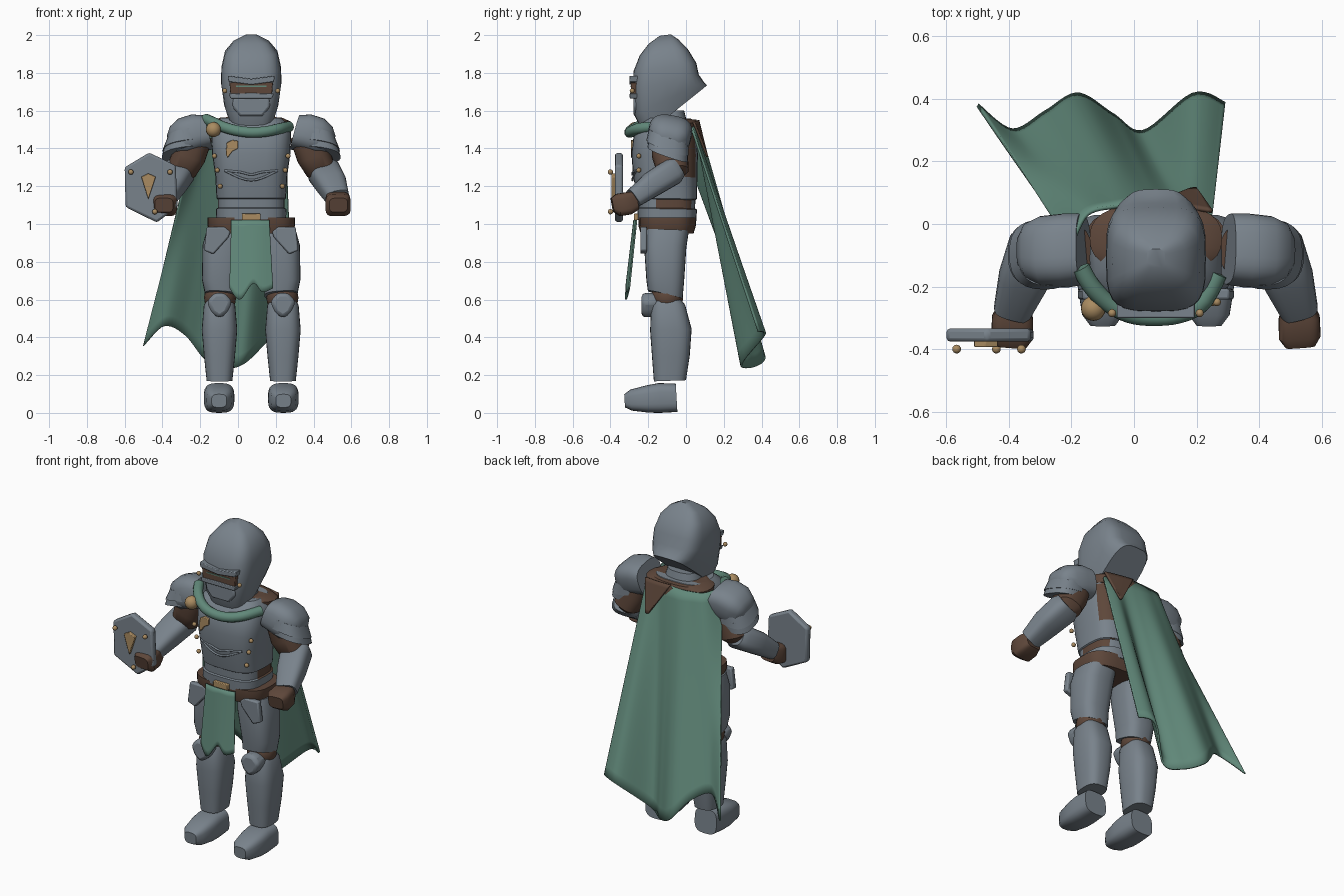
import bpy, bmesh, math
from mathutils import Vector

cube = bpy.data.objects.get("Cube")
if cube:
    bpy.data.objects.remove(cube)

CX = 0.07  # the figure stands a little to its left


def material(name, rgb):
    m = bpy.data.materials.new(name)
    m.use_nodes = True
    m.diffuse_color = (*rgb, 1)
    m.node_tree.nodes["Principled BSDF"].inputs["Base Color"].default_value = (*rgb, 1)
    return m


STEEL = material("steel grey", (0.19, 0.225, 0.26))
GREEN = material("cloth green", (0.12, 0.25, 0.195))
BROWN = material("leather brown", (0.11, 0.062, 0.042))
GOLD = material("brass gold", (0.4, 0.26, 0.12))


def finish(name, bm, mat, bevel=0):
    bmesh.ops.recalc_face_normals(bm, faces=bm.faces)
    me = bpy.data.meshes.new(name)
    bm.to_mesh(me)
    bm.free()
    me.materials.append(mat)
    ob = bpy.data.objects.new(name, me)
    bpy.context.collection.objects.link(ob)
    if bevel:
        mod = ob.modifiers.new("bevel", "BEVEL")
        mod.width, mod.segments = bevel, 2
    bpy.ops.object.select_all(action="DESELECT")
    ob.select_set(True)
    bpy.context.view_layer.objects.active = ob
    bpy.ops.object.shade_smooth_by_angle(angle=math.radians(35))
    return ob


def loft(name, rings, mat, s=1, power=2.5, n=28, tilt=(0, 0)):
    """Skin rounded rings (dx, y, z, rx, ry[, back slope]); s mirrors the side."""
    bm = bmesh.new()
    d = (Vector(rings[-1][:3]) - Vector(rings[0][:3])).normalized()
    u = Vector((1, 0, 0))
    u = (u - d * u.dot(d)).normalized()
    v = d.cross(u)
    loops = []
    for r in rings:
        slope = r[5] if len(r) > 5 else tilt[1]
        loop = []
        for i in range(n):
            a = math.tau * i / n
            c, q = math.cos(a), math.sin(a)
            a1 = math.copysign(abs(c) ** (2 / power), c) * r[3]
            a2 = math.copysign(abs(q) ** (2 / power), q) * r[4]
            p = Vector(r[:3]) + u * a1 + v * a2
            p.z += tilt[0] * a1 + slope * a2
            loop.append(bm.verts.new((CX + s * p.x, p.y, p.z)))
        loops.append(loop)
    for a, b in zip(loops, loops[1:]):
        for i in range(n):
            bm.faces.new((a[i], a[(i + 1) % n], b[(i + 1) % n], b[i]))
    bm.faces.new(loops[0])
    bm.faces.new(loops[-1])
    return finish(name, bm, mat)


def plate(name, pts, y, thick, mat, s=1, bevel=0.004):
    """Extrude an outline of (dx, z) points backwards from depth y."""
    bm = bmesh.new()
    f = bm.faces.new([bm.verts.new((CX + s * x, y, z)) for x, z in pts])
    ext = bmesh.ops.extrude_face_region(bm, geom=[f])["geom"]
    bmesh.ops.translate(bm, vec=(0, thick, 0), verts=[e for e in ext if isinstance(e, bmesh.types.BMVert)])
    return finish(name, bm, mat, bevel)


def ball(name, pos, r, mat):
    bm = bmesh.new()
    bmesh.ops.create_uvsphere(bm, u_segments=16, v_segments=10, radius=r)
    bmesh.ops.translate(bm, vec=pos, verts=bm.verts)
    return finish(name, bm, mat)


def spline(pts, t):
    """Smooth point at t in 0..1 along a list of points."""
    pts = [Vector(p) for p in pts]
    f = t * (len(pts) - 1)
    i = min(int(f), len(pts) - 2)
    f -= i
    a, b, c, d = (pts[max(0, min(len(pts) - 1, i + k))] for k in (-1, 0, 1, 2))
    return 0.5 * (2 * b + (c - a) * f + (2 * a - 5 * b + 4 * c - d) * f * f + (3 * b - a - 3 * c + d) * f ** 3)


def sheet(name, top, bottom, mat, nu=48, nv=20, thick=0.012):
    """Cloth stretched between two smooth edges."""
    bm = bmesh.new()
    grid = []
    for j in range(nv + 1):
        ends = [(spline(top, i / nu), spline(bottom, i / nu)) for i in range(nu + 1)]
        grid.append([bm.verts.new(a.lerp(b, j / nv)) for a, b in ends])
    for a, b in zip(grid, grid[1:]):
        for i in range(nu):
            bm.faces.new((a[i], a[i + 1], b[i + 1], b[i]))
    ob = finish(name, bm, mat)
    mod = ob.modifiers.new("thickness", "SOLIDIFY")
    mod.thickness, mod.offset = thick, 0
    return ob


def cord(name, pts, r, mat):
    n = 24
    cu = bpy.data.curves.new(name, "CURVE")
    cu.dimensions, cu.bevel_depth, cu.bevel_resolution, cu.use_fill_caps = "3D", r, 4, True
    sp = cu.splines.new("POLY")
    sp.points.add(n)
    for i in range(n + 1):
        sp.points[i].co = (*spline(pts, i / n), 1)
    sp.use_smooth = True
    cu.materials.append(mat)
    ob = bpy.data.objects.new(name, cu)
    bpy.context.collection.objects.link(ob)


# Helmet with swept-back rear edge, brow, visor slit and jaw
loft("helmet", [(0, -.055, 1.6, .115, .168, .66), (0, -.09, 1.665, .145, .185, .34),
                (0, -.107, 1.75, .16, .176, .1), (0, -.112, 1.83, .158, .168), (0, -.118, 1.91, .14, .128),
                (0, -.118, 1.965, .095, .08), (0, -.11, 2.0, .03, .03)], STEEL, power=3.6)
plate("brow", [(-.125, 1.785), (0, 1.768), (.125, 1.785), (.12, 1.753), (0, 1.738), (-.12, 1.753)], -.3, .05, STEEL)
plate("visor_slit", [(-.115, 1.75), (.115, 1.75), (.11, 1.685), (-.11, 1.685)], -.291, .04, BROWN)
plate("visor_line", [(-.08, 1.732), (.08, 1.732), (.08, 1.726), (-.08, 1.726)], -.295, .008, GREEN, bevel=0)
plate("visor_sill", [(-.12, 1.69), (0, 1.693), (.12, 1.69), (.11, 1.665), (-.11, 1.665)], -.298, .05, STEEL)
plate("jaw_plate", [(-.095, 1.67), (.095, 1.67), (.1, 1.62), (.06, 1.57), (-.06, 1.57), (-.1, 1.62)], -.278, .08, STEEL, bevel=.012)
loft("neck", [(0, -.1, 1.48, .13, .12), (0, -.1, 1.6, .1, .09)], STEEL)

# Torso armour, collar and belt
torso = loft("breastplate", [(0, -.1, 1.02, .185, .155), (0, -.1, 1.08, .186, .158), (0, -.1, 1.085, .177, .148),
                             (0, -.1, 1.13, .177, .15), (0, -.1, 1.135, .184, .158), (0, -.11, 1.25, .19, .17),
                             (0, -.113, 1.37, .207, .176), (0, -.11, 1.48, .212, .165),
                             (0, -.1, 1.53, .195, .14), (0, -.09, 1.56, .16, .115)], STEEL, power=3.2)
torso.data.materials.append(BROWN)
for p in torso.data.polygons:
    side = abs(p.center.x - CX) > .12
    if side and p.center.y > -.14 and (1.08 < p.center.z < 1.13 or (p.center.z > 1.25 and p.center.y > .0)):
        p.material_index = 1
loft("collar", [(0, -.05, 1.49, .2, .12), (0, -.045, 1.54, .212, .112), (0, -.045, 1.56, .17, .1)], BROWN)
loft("belt", [(0, -.1, .95, .215, .14), (0, -.1, .99, .232, .152), (0, -.1, 1.035, .232, .152)], BROWN, power=3.2)
plate("buckle", [(-.05, 1.055), (.05, 1.055), (.05, 1.02), (-.05, 1.02)], -.275, .03, GOLD)
for i, drop in enumerate((0, .03)):
    cord(f"chest_ridge_{i}", [(CX - .14, -.262, 1.283), (CX - .06, -.28, 1.275 - drop), (CX, -.283, 1.262 - drop),
                              (CX + .06, -.28, 1.275 - drop), (CX + .14, -.262, 1.283)], .006, STEEL)
plate("chest_emblem", [(-.13, 1.43), (-.1, 1.445), (-.07, 1.44), (-.07, 1.4), (-.1, 1.385), (-.125, 1.35), (-.135, 1.37)],
      -.292, .02, GOLD)

# Scarf with clasp, cape, back flap and front cloth
cord("scarf", [(-.17, -.14, 1.555), (-.135, -.2, 1.54), (-.08, -.255, 1.515), (-.01, -.29, 1.495), (.07, -.298, 1.485),
               (.15, -.288, 1.49), (.22, -.25, 1.505), (.27, -.16, 1.515)], .029, GREEN)
ball("clasp", (-.13, -.27, 1.5), .04, GOLD)
sheet("cape", [(-.2, -.07, 1.56), (-.15, .03, 1.545), (-.06, .055, 1.54), (0, .06, 1.54), (.07, .055, 1.54),
               (.14, .045, 1.53), (.2, .04, 1.52), (.25, .03, 1.51)],
      [(-.5, .38, .355), (-.39, .3, .46), (-.28, .36, .41), (-.18, .415, .29), (-.07, .35, .24), (.03, .295, .26),
       (.19, .415, .41), (.29, .385, .43)], GREEN)
sheet("back_flap", [(.06, .064, 1.55), (.15, .056, 1.545), (.25, .04, 1.54)],
      [(.18, .111, 1.36), (.19, .112, 1.355), (.2, .112, 1.36)], BROWN, nu=10, nv=8)
sheet("front_cloth", [(-.035, -.262, 1.02), (.02, -.272, 1.02), (.07, -.275, 1.02), (.12, -.272, 1.02), (.165, -.262, 1.02)],
      [(-.045, -.3, .66), (.01, -.318, .6), (.08, -.315, .685), (.13, -.315, .64), (.185, -.3, .66)], GREEN, nu=24, nv=12, thick=.008)

# Paired parts
for side, s in (("left", 1), ("right", -1)):
    # Shoulder, arm and glove
    loft(side + "_pauldron", [(.232, -.08, 1.485, .09, .112), (.29, -.085, 1.48, .1, .116), (.36, -.09, 1.458, .1, .113),
                              (.41, -.09, 1.438, .078, .09), (.435, -.09, 1.43, .04, .05)], STEEL, s, power=2.8)
    for i in range(2):
        z = 1.43 - .035 * i
        loft(f"{side}_shoulder_lame_{i}", [(.345 + .012 * i, -.092, z + .04, .1, .105), (.36 + .012 * i, -.098, z - .025, .112 - .008 * i, .112 - .006 * i)],
             STEEL, s, tilt=(-.38, .25))
    loft(side + "_upper_arm", [(.29, -.09, 1.48, .09, .09), (.33, -.085, 1.36, .09, .095),
                               (.37, -.07, 1.28, .08, .085), (.38, -.07, 1.25, .05, .05)], BROWN, s)
    loft(side + "_forearm", [(.375, -.05, 1.295, .07, .06), (.385, -.075, 1.275, .087, .072),
                             (.425, -.18, 1.21, .08, .068), (.46, -.28, 1.135, .06, .052)], STEEL, s, power=3)
    loft(side + "_glove", [(.452, -.26, 1.125, .05, .05), (.458, -.3, 1.11, .066, .06),
                           (.46, -.36, 1.1, .067, .06), (.462, -.39, 1.1, .048, .038)], BROWN, s, power=4)
    # Leg
    loft(side + "_thigh", [(.158, -.11, .625, .088, .092, -.2), (.165, -.11, .7, .096, .1), (.15, -.11, .88, .108, .112),
                           (.135, -.1, .965, .1, .115)], STEEL, s, power=2.8)
    ball(side + "_knee_joint", (CX + s * .165, -.1, .61), .085, BROWN)
    loft(side + "_shin", [(.168, -.085, .17, .068, .085), (.168, -.08, .3, .082, .1), (.168, -.08, .44, .094, .11),
                          (.168, -.095, .57, .083, .09), (.168, -.1, .595, .07, .075)], STEEL, s, power=2.8)
    plate(side + "_kneecap", [(.1, .59), (.14, .635), (.196, .635), (.236, .59), (.21, .53), (.168, .5), (.126, .53)],
          -.235, .09, STEEL, s, bevel=.02)
    plate(side + "_hip_plate", [(.11, .96), (.14, .985), (.235, .985), (.25, .86), (.2, .84), (.12, .93)], -.242, .035, STEEL, s, bevel=.008)
    loft(side + "_boot", [(.17, -.05, .08, .075, .075), (.17, -.14, .079, .081, .079), (.17, -.2, .074, .08, .073),
                          (.17, -.29, .068, .066, .056), (.17, -.325, .064, .04, .035)], STEEL, s, power=3.2)
    # Rivets
    for i, (x, z) in enumerate(((.195, 1.36), (.18, 1.285), (.165, 1.2))):
        ball(f"{side}_chest_rivet_{i}", (CX + s * x, -.25, z), .013, GOLD)
    ball(side + "_visor_rivet", (CX + s * .14, -.285, 1.705), .013, GOLD)

# Shield on the right hand
plate("shield", [(-.67, 1.3), (-.54, 1.378), (-.4, 1.31), (-.39, 1.09), (-.5, 1.008), (-.665, 1.09)], -.376, .042, STEEL, bevel=.012)
plate("shield_kite", [(-.582, 1.25), (-.545, 1.268), (-.505, 1.25), (-.545, 1.13)], -.394, .03, GOLD)
for i, (x, z) in enumerate(((-.567, 1.275), (-.36, 1.275), (-.44, 1.065))):
    ball(f"shield_rivet_{i}", (x, -.4, z), .014, GOLD)
